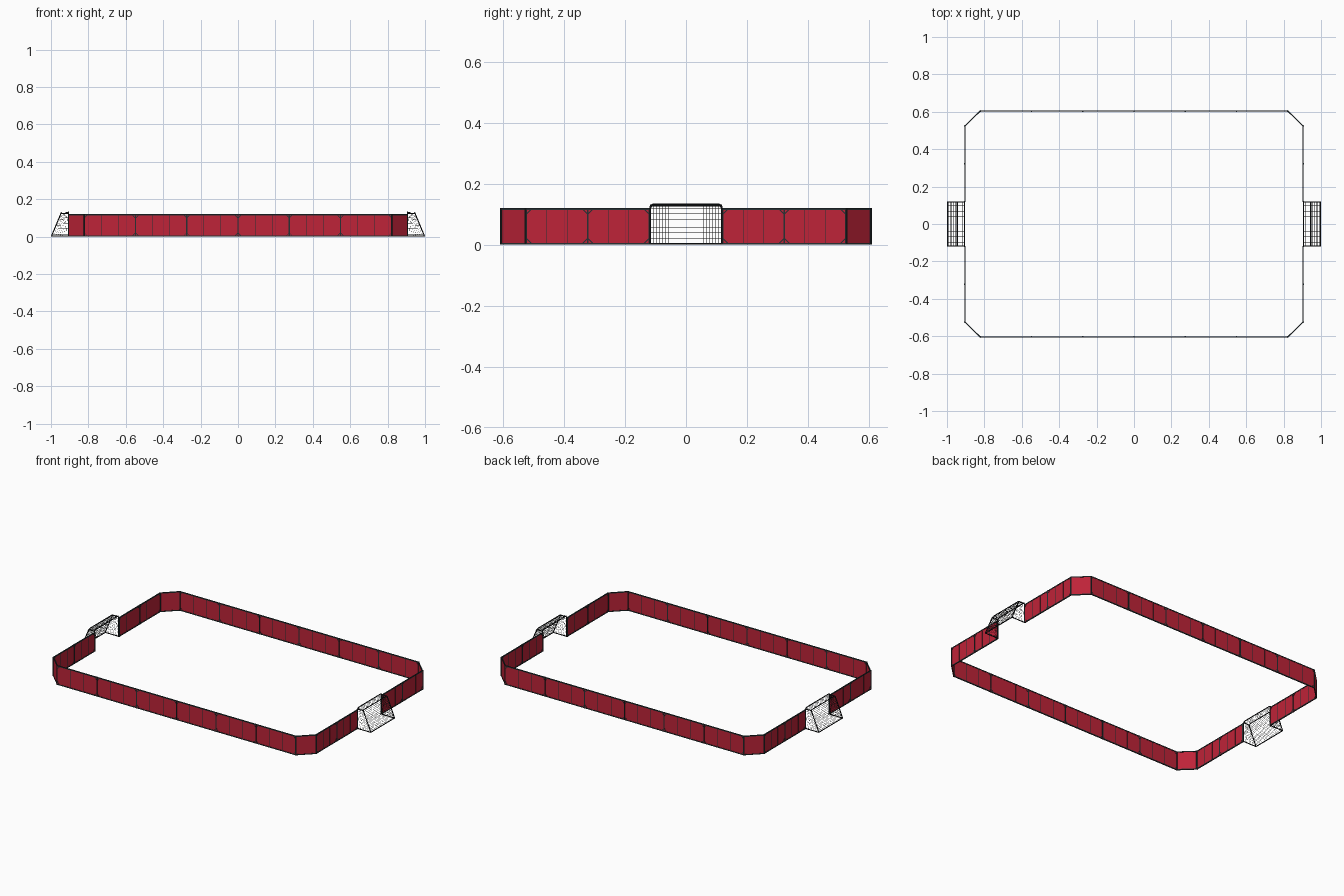
import bpy, bmesh
from mathutils import Vector, Matrix

cube = bpy.data.objects.get("Cube")
if cube:
    bpy.data.objects.remove(cube, do_unlink=True)


def material(name, rgb):
    m = bpy.data.materials.new(name)
    m.use_nodes = True
    m.diffuse_color = (*rgb, 1)
    m.node_tree.nodes["Principled BSDF"].inputs["Base Color"].default_value = (*rgb, 1)
    return m


RED = material("red board", (0.52, 0.017, 0.04))
STEEL = material("dark steel", (0.02, 0.03, 0.033))
BLACK = material("black tube", (0.01, 0.012, 0.014))
NET = material("net grey", (0.03, 0.03, 0.03))


def finish(name, bm, mat):
    mesh = bpy.data.meshes.new(name)
    bm.to_mesh(mesh)
    bm.free()
    mesh.materials.append(mat)
    obj = bpy.data.objects.new(name, mesh)
    bpy.context.collection.objects.link(obj)
    return obj


def beam(bm, a, b, side, width, depth):
    """Box from a to b; depth runs along side, width across it."""
    a, b = Vector(a), Vector(b)
    along = (b - a).normalized()
    across = along.cross(side).normalized()
    rot = Matrix((across, side, along)).transposed().to_4x4()
    size = Matrix.Diagonal((width, depth, (b - a).length, 1))
    bmesh.ops.create_cube(bm, size=1, matrix=Matrix.Translation((a + b) / 2) @ rot @ size)


# Barrier: red boards in a steel frame with ribs and corner braces
H, LOW = 0.117, 0.003
boards, frame = bmesh.new(), bmesh.new()


def panel(p, q, ribs):
    p, q = Vector((*p, 0)), Vector((*q, 0))
    d = (q - p).normalized()
    n = Vector((d.y, -d.x, 0))

    def at(point, z):
        return point + Vector((0, 0, z))

    beam(boards, at(p, H / 2), at(q, H / 2), n, H, 0.003)
    for z in (LOW, H):
        beam(frame, at(p, z), at(q, z), n, 0.006, 0.006)
    for end, inward in ((p, d), (q, -d)):
        beam(frame, at(end, 0), at(end, H + 0.003), n, 0.006, 0.008)
        if ribs:
            for z, s in ((LOW, 1), (H, -1)):
                beam(frame, at(end, z + s * 0.018), at(end + inward * 0.018, z), n, 0.003, 0.005)
    if ribs:
        for t in (1 / 3, 2 / 3):
            c = p.lerp(q, t)
            beam(frame, at(c, LOW), at(c, H), n, 0.0025, 0.005)


X, Y, CX, CY, GATE = 0.904, 0.604, 0.822, 0.524, 0.12
for s in (-1, 1):
    for i in range(6):
        x0 = -CX + i * CX / 3
        panel((x0, s * Y), (x0 + CX / 3, s * Y), True)
    for t in (-1, 1):
        mid = (GATE + CY) / 2
        panel((s * X, t * GATE), (s * X, t * mid), True)
        panel((s * X, t * mid), (s * X, t * CY), True)
        panel((s * X, t * CY), (s * CX, t * Y), False)
finish("barrier_boards", boards, RED)
finish("barrier_frame", frame, STEEL)


# Goals: tube frame and a thin strand net
def tube(name, paths, radius):
    curve = bpy.data.curves.new(name, "CURVE")
    curve.dimensions = "3D"
    curve.bevel_depth = radius
    curve.bevel_resolution = 2
    curve.use_fill_caps = True
    for pts in paths:
        spline = curve.splines.new("POLY")
        spline.points.add(len(pts) - 1)
        for point, co in zip(spline.points, pts):
            point.co = (*co, 1)
    curve.materials.append(BLACK)
    obj = bpy.data.objects.new(name, curve)
    bpy.context.collection.objects.link(obj)


def sheet(bm, corners, nu, nv):
    """Grid of quads filling four corners."""
    a, b, c, d = map(Vector, corners)
    rows = [[bm.verts.new(a.lerp(b, i / nu).lerp(d.lerp(c, i / nu), j / nv))
             for i in range(nu + 1)] for j in range(nv + 1)]
    for r, r2 in zip(rows, rows[1:]):
        for i in range(nu):
            bm.faces.new((r[i], r[i + 1], r2[i + 1], r2[i]))


W, TOP, BACK, BASE, R = 0.117, 0.131, 0.945, 0.997, 0.003
for s, side in ((1, "left"), (-1, "right")):
    def hoop(x_foot, x_top, z):
        """Bar with rounded corners running up, across and down."""
        k = 0.008
        xk = x_top + (x_foot - x_top) * k / z
        half = [(s * x_foot, W, R), (s * xk, W, z - k),
                (s * x_top, W - k * 0.3, z - k * 0.3), (s * x_top, W - k, z)]
        return half + [(x, -y, zz) for x, y, zz in reversed(half)]

    f = s * 0.906
    paths = [hoop(0.906, 0.906, TOP), hoop(BASE, BACK, TOP - 0.003),
             [(s * BASE, -W, R), (s * BASE, W, R)]]
    for y in (-W, W):
        paths.append([(f, y, R), (s * BASE, y, R)])
        paths.append([(f, y, TOP - 0.006), (s * BACK, y, TOP - 0.007)])
    tube(side + "_goal_frame", paths, R)

    bm = bmesh.new()
    b, g = s * BACK, s * BASE
    sheet(bm, [(f, -W, TOP), (f, W, TOP), (b, W, TOP - 0.003), (b, -W, TOP - 0.003)], 24, 4)
    sheet(bm, [(b, -W, TOP - 0.003), (b, W, TOP - 0.003), (g, W, R), (g, -W, R)], 24, 14)
    for y in (-W, W):
        sheet(bm, [(f, y, R), (g, y, R), (b, y, TOP - 0.003), (f, y, TOP)], 8, 13)
    bmesh.ops.remove_doubles(bm, verts=bm.verts, dist=0.0005)
    net = finish(side + "_goal_net", bm, NET)
    wire = net.modifiers.new("strands", "WIREFRAME")
    wire.thickness = 0.0011
    wire.use_even_offset = False
    wire.use_boundary = True
